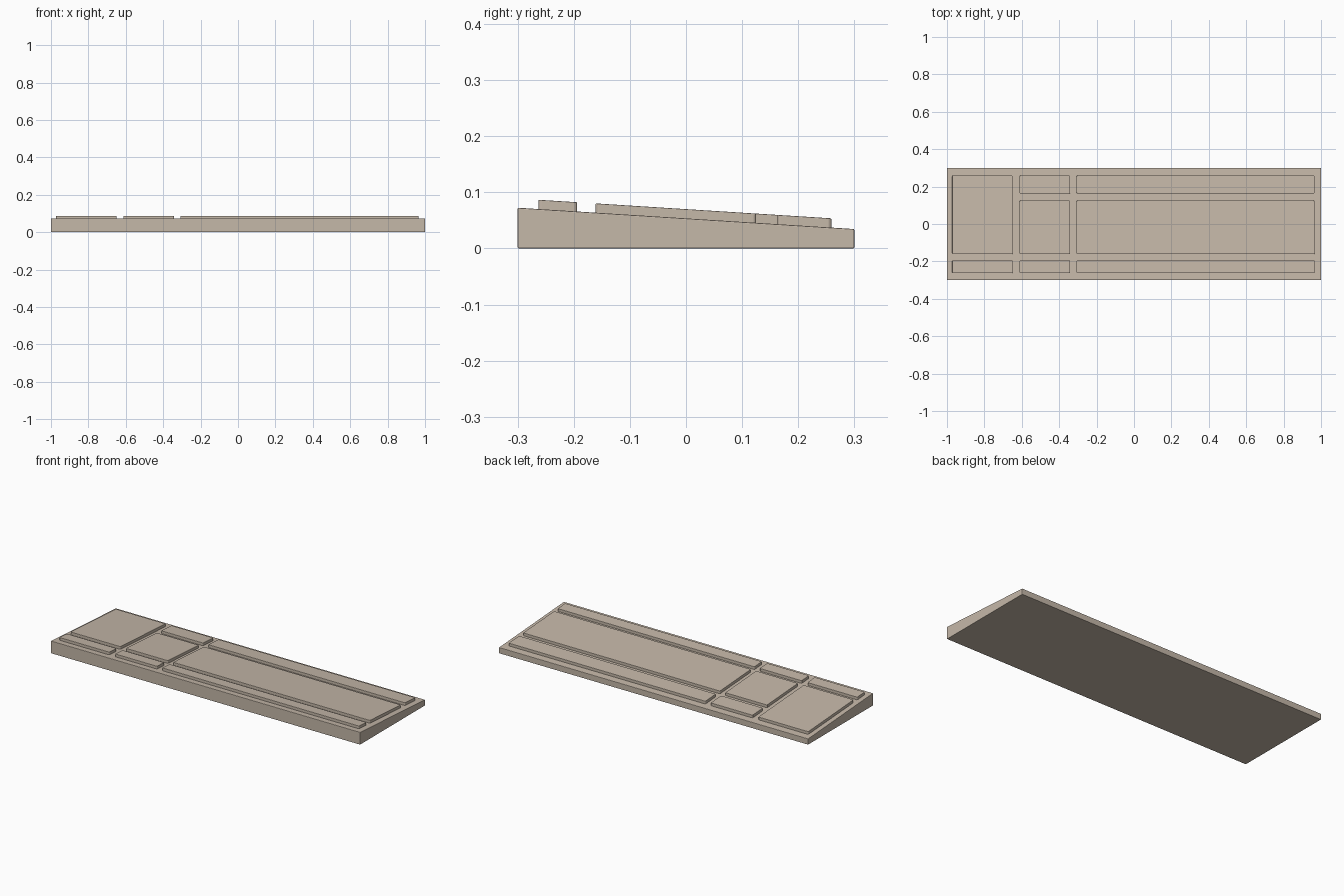
import bpy, bmesh

if "Cube" in bpy.data.objects:
    bpy.data.objects.remove(bpy.data.objects["Cube"])

mat = bpy.data.materials.new("warm beige plastic")
mat.diffuse_color = (0.56, 0.48, 0.395, 1)
mat.use_nodes = True
mat.node_tree.nodes["Principled BSDF"].inputs["Base Color"].default_value = mat.diffuse_color


def slope(y):
    # height of the sloping deck, high at the front and low at the back
    return 0.0535 - 0.0633 * y


def block(name, x0, x1, y0, y1, bottom, top, corner, edge):
    """Box whose bottom and top heights are functions of y, with rounded edges."""
    bm = bmesh.new()
    pts = [(x0, y0), (x1, y0), (x1, y1), (x0, y1)]
    lo = [bm.verts.new((x, y, bottom(y))) for x, y in pts]
    hi = [bm.verts.new((x, y, top(y))) for x, y in pts]
    bm.faces.new(lo[::-1])
    bm.faces.new(hi)
    for i in range(4):
        j = (i + 1) % 4
        bm.faces.new((lo[i], lo[j], hi[j], hi[i]))
    # upright corners first, then the fine edge all round the top
    if corner:
        ups = [e for e in bm.edges if abs((e.verts[0].co - e.verts[1].co).xy.length) < 1e-6]
        bmesh.ops.bevel(bm, geom=ups, offset=corner, segments=3, profile=0.5, affect='EDGES')
    bm.normal_update()
    rim = [e for e in bm.edges if any(f.normal.z > 0.9 for f in e.link_faces)]
    if not corner:
        rim = list(bm.edges)
    bmesh.ops.bevel(bm, geom=rim, offset=edge, segments=2, profile=0.5, affect='EDGES')
    mesh = bpy.data.meshes.new(name)
    bm.to_mesh(mesh)
    bm.free()
    mesh.materials.append(mat)
    ob = bpy.data.objects.new(name, mesh)
    bpy.context.collection.objects.link(ob)
    return ob


# wedge-shaped case
block("case", -1, 1, -0.3, 0.3, lambda y: 0.0, slope, 0, 0.002)

# raised key blocks: columns across x, rows along y
left, middle, main = (-0.972, -0.649), (-0.612, -0.341), (-0.307, 0.966)
front, centre, back = (-0.263, -0.194), (-0.161, 0.125), (0.163, 0.259)
layout = {
    "left_front_keys": (left, front),
    "left_keypad": (left, (centre[0], back[1])),
    "middle_front_keys": (middle, front),
    "middle_keys": (middle, centre),
    "middle_back_keys": (middle, back),
    "main_front_keys": (main, front),
    "main_keys": (main, centre),
    "main_back_keys": (main, back),
}
for name, (xs, ys) in layout.items():
    block(name, *xs, *ys, lambda y: slope(y) - 0.01, lambda y: slope(y) + 0.0165, 0.006, 0.0015)
